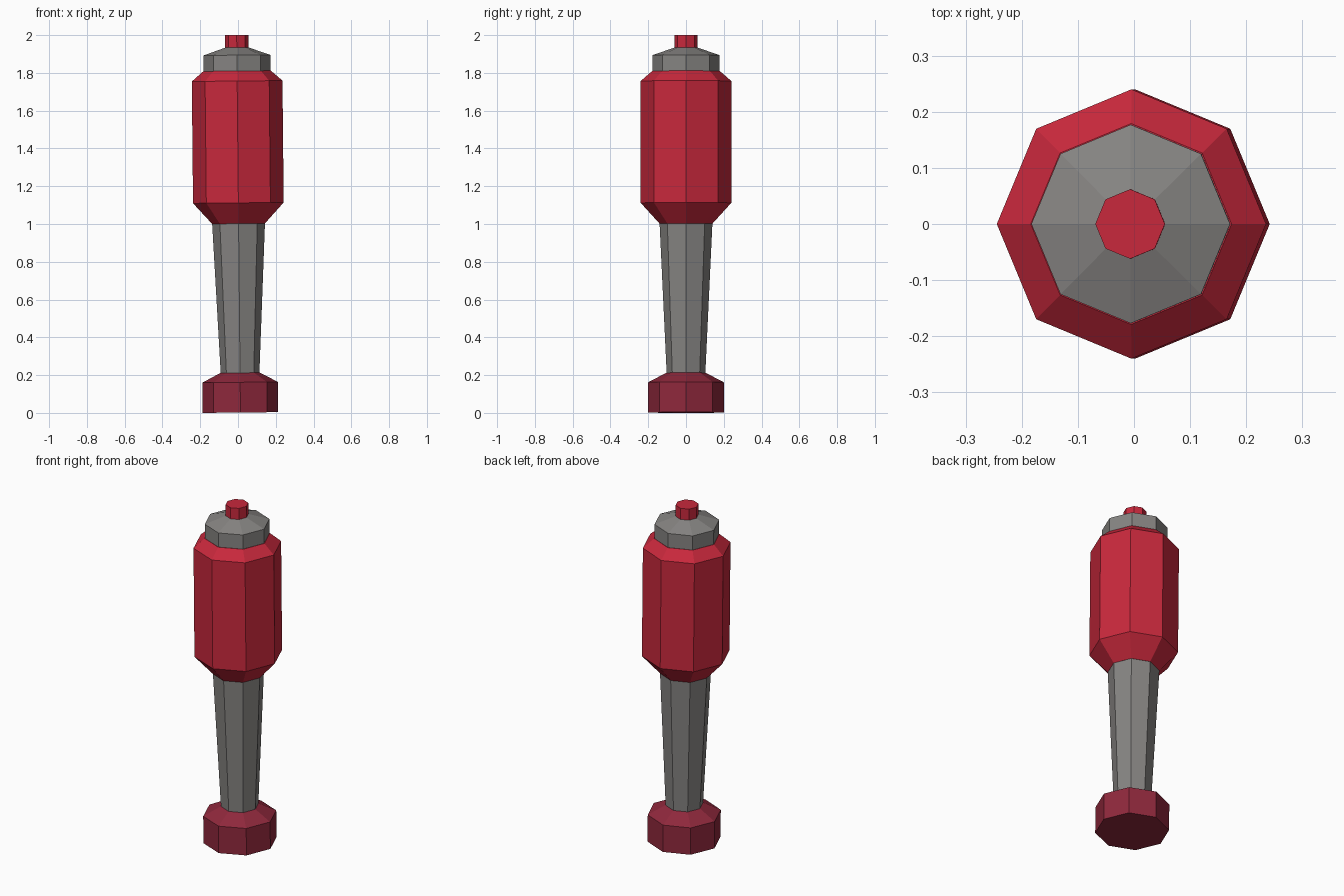
import bpy, math
from mathutils import Matrix

if "Cube" in bpy.data.objects:
    bpy.data.objects.remove(bpy.data.objects["Cube"])

SIDES = 8
# the whole tool leans very slightly towards -x
LEAN = Matrix.Translation((0.013, 0, 0.002)) @ Matrix.Rotation(-0.01, 4, 'Y')


def material(name, rgb):
    lin = [((c / 255 + 0.055) / 1.055) ** 2.4 for c in rgb]
    m = bpy.data.materials.new(name)
    m.diffuse_color = (*lin, 1)
    m.use_nodes = True
    m.node_tree.nodes["Principled BSDF"].inputs["Base Color"].default_value = m.diffuse_color
    return m


def lathe(name, profile, mat):
    """Closed octagonal solid from (radius, height) pairs, corners on the axes."""
    verts = [(r * math.cos(2 * math.pi * i / SIDES), r * math.sin(2 * math.pi * i / SIDES), z)
             for r, z in profile for i in range(SIDES)]
    faces = [tuple(reversed(range(SIDES))),
             tuple(range(len(verts) - SIDES, len(verts)))]
    for k in range(len(profile) - 1):
        for i in range(SIDES):
            j = (i + 1) % SIDES
            a = k * SIDES
            faces.append((a + i, a + j, a + SIDES + j, a + SIDES + i))
    me = bpy.data.meshes.new(name)
    me.from_pydata(verts, [], faces)
    me.transform(LEAN)
    me.materials.append(mat)
    ob = bpy.data.objects.new(name, me)
    bpy.context.collection.objects.link(ob)


red = material("bright red", (200, 40, 60))
maroon = material("dark maroon", (143, 40, 60))
grey = material("mid grey", (134, 132, 130))

lathe("base_knob", [(0.2, 0), (0.2, 0.16), (0.105, 0.21)], maroon)
lathe("handle", [(0.102, 0.2), (0.14, 1.005)], grey)
lathe("head", [(0.14, 1.0), (0.24, 1.11), (0.24, 1.755), (0.179, 1.808)], red)
lathe("collar", [(0.177, 1.80), (0.177, 1.892), (0.062, 1.932)], grey)
lathe("tip", [(0.062, 1.925), (0.062, 1.998)], red)
